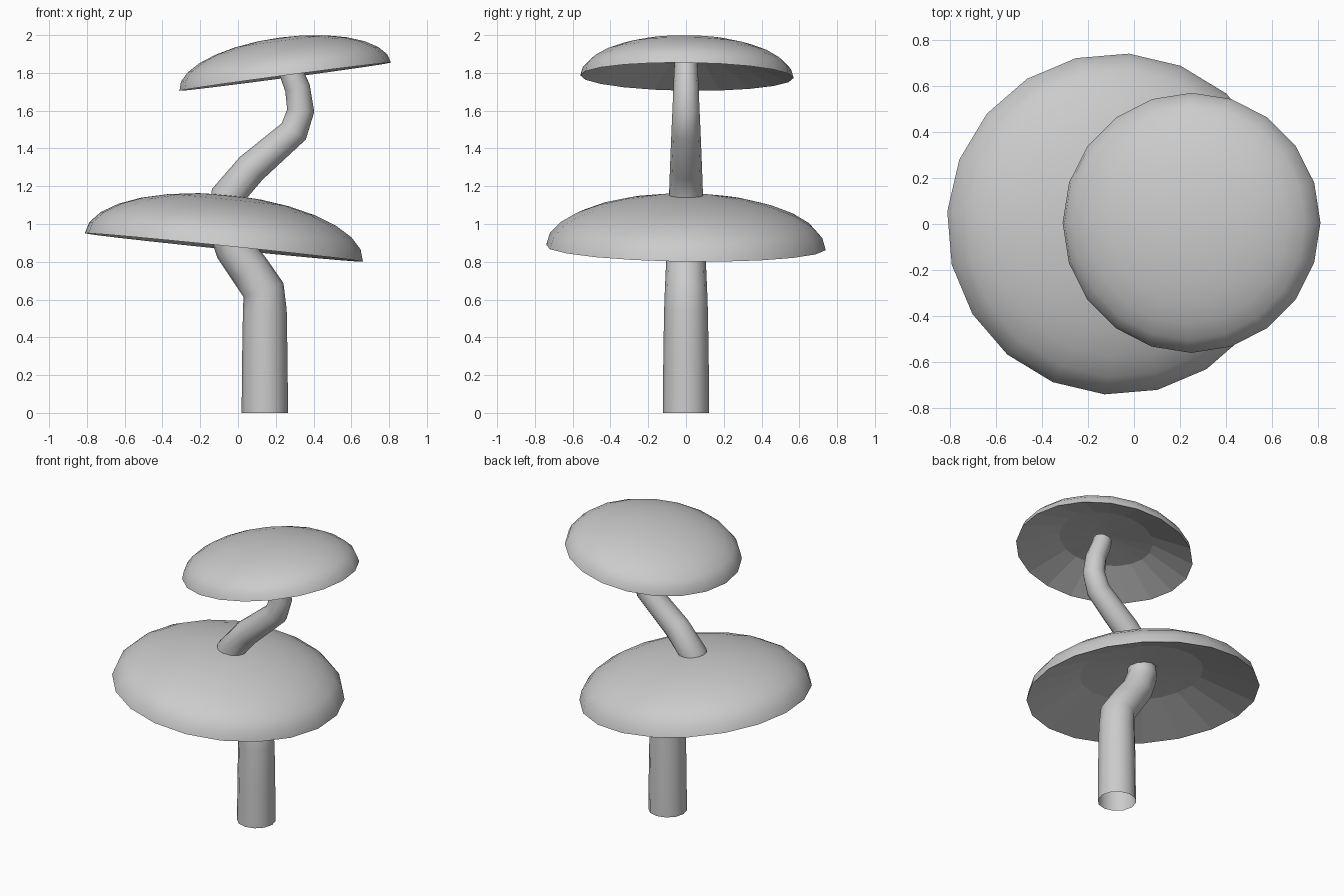
import bpy, bmesh
from math import sin, cos, pi, radians
from mathutils import Vector, Euler

if "Cube" in bpy.data.objects:
    bpy.data.objects.remove(bpy.data.objects["Cube"])


def finish(name, bm):
    bmesh.ops.recalc_face_normals(bm, faces=bm.faces)
    mesh = bpy.data.meshes.new(name)
    bm.to_mesh(mesh)
    bm.free()
    obj = bpy.data.objects.new(name, mesh)
    bpy.context.collection.objects.link(obj)
    return obj


def bridge(bm, a, b, smooth=True):
    n = len(a)
    for i in range(n):
        j = (i + 1) % n
        bm.faces.new((a[i], a[j], b[j], b[i])).smooth = smooth


def fan(bm, ring, tip, smooth):
    v = bm.verts.new(tip)
    for i in range(len(ring)):
        bm.faces.new((ring[i], ring[(i + 1) % len(ring)], v)).smooth = smooth


def cap(name, centre, radius, height, tilt, spin, hollow, sides=20, steps=7):
    bm = bmesh.new()

    def ring(r, z):
        return [bm.verts.new((r * cos(2 * pi * i / sides + spin),
                              r * sin(2 * pi * i / sides + spin), z))
                for i in range(sides)]

    # rounded top
    rim = ring(radius, 0)
    last = rim
    for k in range(1, steps):
        a = pi / 2 * k / steps
        new = ring(radius * cos(a), height * sin(a))
        bridge(bm, last, new)
        last = new
    fan(bm, last, (0, 0, height), True)

    # hollow faceted underside
    inner = ring(radius * 0.53, height * 0.5)
    bridge(bm, rim, inner, False)
    fan(bm, inner, (0, 0, height * hollow), False)
    for e in bm.edges:
        if e.verts[0] in rim and e.verts[1] in rim:
            e.smooth = False

    obj = finish(name, bm)
    obj.location = centre
    obj.rotation_euler = Euler((radians(-0.7), radians(tilt), 0))
    return obj


cap("lower_cap", (-0.075, 0, 0.876), 0.742, 0.279, 5.83, radians(-4.2), 0.66)
cap("upper_cap", (0.25, 0.005, 1.78), 0.565, 0.209, -7.6, 0, 0.6)

# winding tapered stem: x, z, radius
path = [(0.142, 0, 0.123), (0.142, 0.3, 0.12), (0.142, 0.54, 0.116),
        (0.135, 0.65, 0.112), (0.06, 0.76, 0.107), (-0.02, 0.87, 0.102),
        (-0.07, 1.0, 0.096), (-0.055, 1.15, 0.09), (0.07, 1.295, 0.085),
        (0.295, 1.49, 0.077), (0.332, 1.6, 0.072), (0.315, 1.72, 0.067),
        (0.275, 1.82, 0.063), (0.26, 1.87, 0.06)]
bm = bmesh.new()
pts = [Vector((x, 0, z)) for x, z, r in path]
last = None
for k, (x, z, r) in enumerate(path):
    t = Vector((0, 0, 1))
    if k:
        d0 = (pts[k] - pts[k - 1]).normalized()
        d1 = (pts[k + 1] - pts[k]).normalized() if k + 1 < len(pts) else d0
        t = (d0 + d1).normalized()
    side = Vector((t.z, 0, -t.x))
    new = [bm.verts.new(pts[k] + r * (side * cos(pi * i / 6) + Vector((0, sin(pi * i / 6), 0))))
           for i in range(12)]
    if last:
        bridge(bm, last, new)
    last = new
finish("stem", bm)
